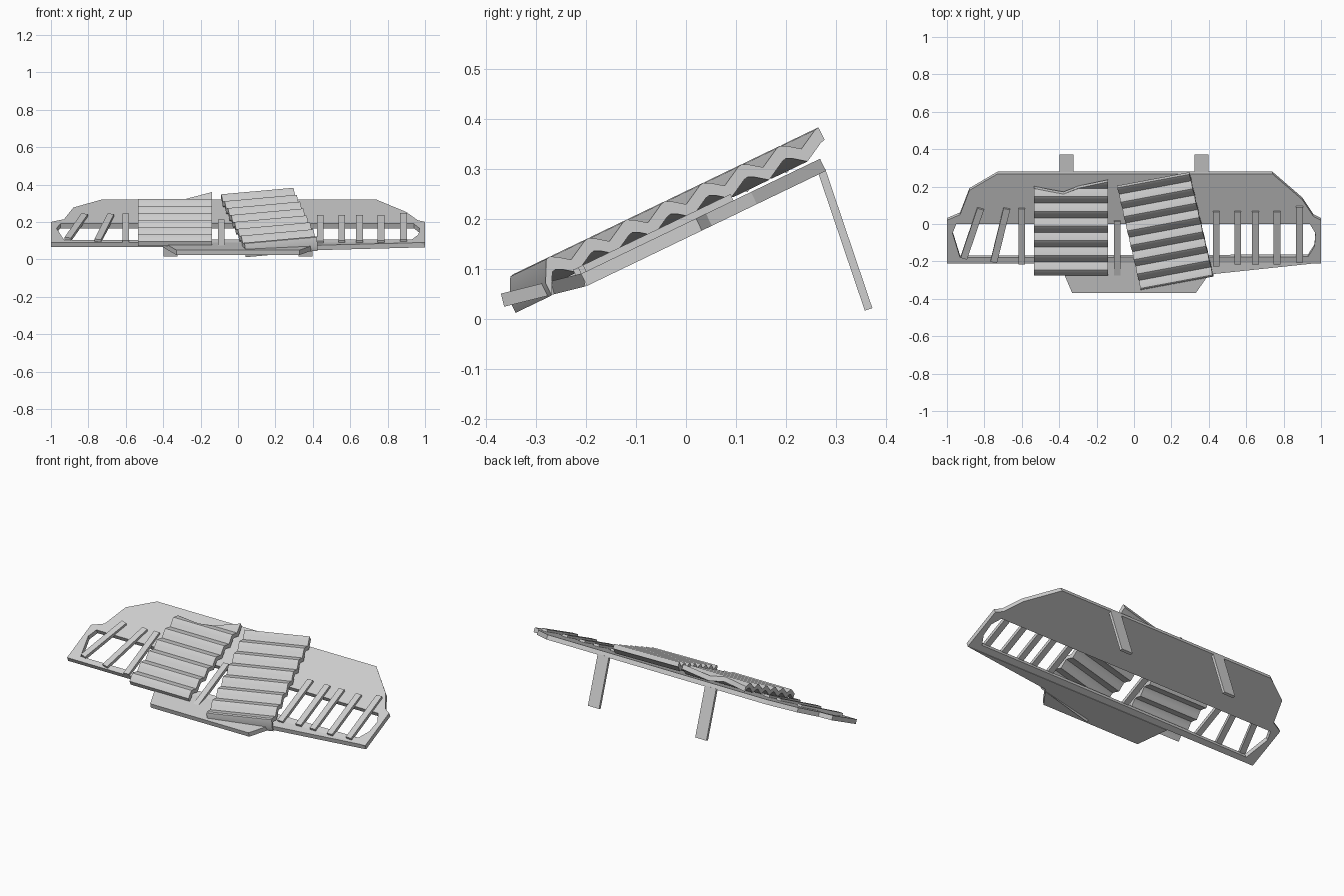
import bpy, bmesh, math
from mathutils import Matrix, Vector

cube = bpy.data.objects.get("Cube")
if cube:
    bpy.data.objects.remove(cube)

GREY = bpy.data.materials.new("pale_grey")
GREY.use_nodes = True
GREY.diffuse_color = (0.62, 0.62, 0.62, 1)
GREY.node_tree.nodes["Principled BSDF"].inputs["Base Color"].default_value = (0.62, 0.62, 0.62, 1)

THICK = 0.027
TILT = math.radians(25.7)
# Frame of the sloping board: local z = 0 is its upper face
BOARD = Matrix.Translation((0, 0, 0.191)) @ Matrix.Rotation(TILT, 4, 'X')
FLAP = Matrix.Translation((0, -0.207, 0.091)) @ Matrix.Rotation(math.radians(14), 4, 'X')


def add_mesh(name, bm, matrix):
    bmesh.ops.recalc_face_normals(bm, faces=bm.faces)
    mesh = bpy.data.meshes.new(name)
    bm.to_mesh(mesh)
    bm.free()
    mesh.materials.append(GREY)
    obj = bpy.data.objects.new(name, mesh)
    bpy.context.collection.objects.link(obj)
    obj.matrix_world = matrix
    return obj


def plate(name, loops, matrix):
    """Flat plate from an outline and optional hole loops, upper face at local z = 0."""
    bm = bmesh.new()
    edges = []
    for loop in loops:
        vs = [bm.verts.new((x, y, 0)) for x, y in loop]
        edges += [bm.edges.new((vs[i - 1], vs[i])) for i in range(len(vs))]
    bmesh.ops.triangle_fill(bm, edges=edges, use_beauty=True, normal=(0, 0, 1))
    thicken(bm, THICK)
    bmesh.ops.dissolve_limit(bm, angle_limit=0.01, verts=bm.verts, edges=bm.edges)
    return add_mesh(name, bm, matrix)


def thicken(bm, depth):
    res = bmesh.ops.extrude_face_region(bm, geom=bm.faces[:], use_keep_orig=True)
    new = [g for g in res["geom"] if isinstance(g, bmesh.types.BMVert)]
    bmesh.ops.translate(bm, verts=new, vec=(0, 0, -depth))


def box(name, size, matrix):
    bm = bmesh.new()
    bmesh.ops.create_cube(bm, size=1, matrix=Matrix.Diagonal((*size, 1)))
    return add_mesh(name, bm, matrix)


# Sloping board with a long slot
c = math.cos(TILT)
outline = [(-1, -.21), (-1, .02), (-.93, .05), (-.88, .18), (-.73, .268),
           (.74, .268), (.9, .13), (.96, .04), (1, .02), (1, -.21)]
slot = [(-.93, -.18), (-.97, -.05), (-.95, 0), (.94, 0), (.97, -.05), (.965, -.12), (.93, -.175)]
plate("board", [[(x, y / c) for x, y in loop] for loop in (outline, slot)], BOARD)

# Shallower lip along the front
plate("front_lip", [[(-.4, 0), (-.33, -.168), (.33, -.168), (.4, -.065), (1, 0)]], FLAP)

# Slats across the slot: lower end x, y and upper end x, y
slats = [(-.91, -.18, -.82, .085), (-.75, -.2, -.68, .085), (-.6, -.21, -.6, .085),
         (-.09, -.27, -.09, .02), (.44, -.22, .44, .07), (.555, -.21, .555, .07),
         (.65, -.21, .65, .07), (.765, -.21, .765, .07), (.885, -.2, .885, .095)]
for i, (x0, y0, x1, y1) in enumerate(slats):
    a, b = Vector((x0, y0 / c, .004)), Vector((x1, y1 / c, .004))
    turn = Matrix.Rotation(math.atan2(x0 - x1, b.y - a.y), 4, 'Z')
    box(f"slat_{i + 1}", (.036, (b - a).length, .02), BOARD @ Matrix.Translation((a + b) / 2) @ turn)

# Rear legs
for side, name in ((-1, "right_leg"), (1, "left_leg")):
    box(name, (.075, .016, .294), Matrix.Translation((side * .36, .318, .158))
        @ Matrix.Rotation(math.radians(18.7), 4, 'X'))

# Corrugated sheets
PERIOD = .087
WAVE = [(0, 1), (.1, .93), (.32, .5), (.58, 0), (.85, .72), (1, 1)]


def wave_height(d):
    t = d / PERIOD % 1
    for (t0, h0), (t1, h1) in zip(WAVE, WAVE[1:]):
        if t <= t1:
            return h0 + (h1 - h0) * (t - t0) / (t1 - t0)
    return 1


def sheet(name, length, columns, crest, matrix, droop=0):
    """Sheet running forward from its back edge; columns are (x, trim at the back)."""
    rows = [PERIOD * (n + t) for n in range(8) for t, _ in WAVE[:-1]]
    rows = [d for d in rows if d < length - .004] + [length]
    bm = bmesh.new()
    grid = []
    for d in rows:
        line = []
        for x, trim in columns:
            e = max(d, trim)
            z = crest - .024 * (1 - wave_height(e)) - (droop if d == length else 0)
            line.append(bm.verts.new((x, -e, z)))
        grid.append(line)
    for r0, r1 in zip(grid, grid[1:]):
        for i in range(len(columns) - 1):
            bm.faces.new((r0[i], r1[i], r1[i + 1], r0[i + 1]))
    bmesh.ops.remove_doubles(bm, verts=bm.verts, dist=1e-5)
    thicken(bm, .028)
    obj = add_mesh(name, bm, matrix)
    bpy.ops.object.select_all(action='DESELECT')
    obj.select_set(True)
    bpy.context.view_layer.objects.active = obj
    bpy.ops.object.shade_smooth_by_angle(angle=math.radians(35))


torn = [(-.198, .05), (-.1, .066), (-.04, .075), (.04, .048), (.198, 0)]
sheet("torn_corrugated_sheet", .566, torn, .055, BOARD @ Matrix.Translation((-.337, .276, 0)))
sheet("turned_corrugated_sheet", .64, [(-.197, 0), (.197, 0)], .058,
      BOARD @ Matrix.Translation((.103, .282, 0)) @ Matrix.Rotation(math.radians(11.7), 4, 'Z'), droop=.03)
